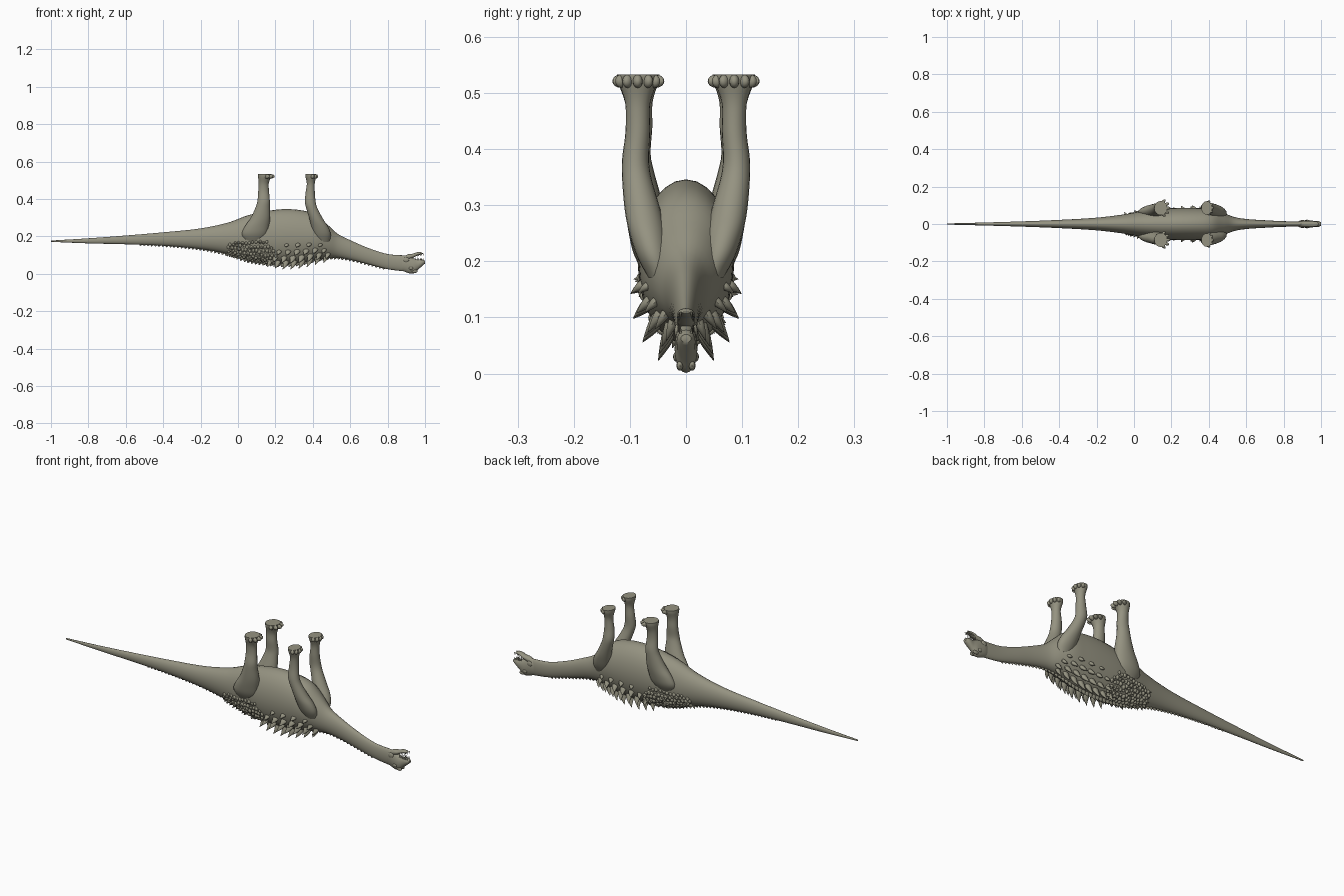
import bpy, bmesh, math, random
from mathutils import Vector, Matrix

if "Cube" in bpy.data.objects:
    bpy.data.objects.remove(bpy.data.objects["Cube"])

random.seed(4)
skin = bpy.data.materials.new("skin")
skin.diffuse_color = (0.30, 0.29, 0.22, 1)
skin.use_nodes = True
skin.node_tree.nodes["Principled BSDF"].inputs["Base Color"].default_value = skin.diffuse_color


def finish(name, bm, angle=50):
    bmesh.ops.recalc_face_normals(bm, faces=bm.faces)
    me = bpy.data.meshes.new(name)
    bm.to_mesh(me)
    bm.free()
    ob = bpy.data.objects.new(name, me)
    bpy.context.collection.objects.link(ob)
    me.materials.append(skin)
    bpy.ops.object.select_all(action='DESELECT')
    ob.select_set(True)
    bpy.context.view_layer.objects.active = ob
    bpy.ops.object.shade_smooth_by_angle(angle=math.radians(angle))
    return ob


def interp(tab, t):
    # smooth curve through rows whose first entry is the parameter
    n = len(tab)
    i = max(j for j in range(n - 1) if j == 0 or tab[j][0] <= t)
    a, b = tab[i], tab[i + 1]
    p, q = tab[max(i - 1, 0)], tab[min(i + 2, n - 1)]
    h = b[0] - a[0]
    s = (t - a[0]) / h
    out = []
    for k in range(1, len(a)):
        m0 = (b[k] - p[k]) / (b[0] - p[0]) * h
        m1 = (q[k] - a[k]) / (q[0] - a[0]) * h
        out.append((2*s**3 - 3*s*s + 1)*a[k] + (s**3 - 2*s*s + s)*m0
                   + (3*s*s - 2*s**3)*b[k] + (s**3 - s*s)*m1)
    return out


def add_loft(bm, rings):
    vs = [[bm.verts.new(p) for p in r] for r in rings]
    n = len(vs[0])
    for a, b in zip(vs, vs[1:]):
        for i in range(n):
            bm.faces.new((a[i], a[(i+1) % n], b[(i+1) % n], b[i]))
    bm.faces.new(vs[0])
    bm.faces.new(vs[-1])


def surf(tab, x, a):
    # point on a body section; angle 0 is the spine, which faces down
    top, bot, w = interp(tab, x)
    m, h = (top + bot) / 2, (top - bot) / 2
    return Vector((x, w * math.sin(a), m - h * math.cos(a))), \
        Vector((0, math.sin(a) / w, -math.cos(a) / h)).normalized()


def section_loft(name, tab, steps, n=28):
    bm = bmesh.new()
    x0, x1 = tab[0][0], tab[-1][0]
    xs = [x0 + (x1 - x0) * i / steps for i in range(steps + 1)]
    add_loft(bm, [[surf(tab, x, 2*math.pi*k/n)[0] for k in range(n)] for x in xs])
    return finish(name, bm)


# tail, trunk and neck: x, belly z, spine z, half width
BODY = [(-1, .178, .171, .003), (-.8, .19, .163, .008), (-.6, .205, .158, .014),
        (-.4, .222, .15, .022), (-.2, .243, .132, .034), (-.05, .275, .105, .052),
        (.05, .312, .075, .07), (.15, .335, .06, .082), (.25, .346, .053, .086),
        (.35, .338, .06, .085), (.42, .315, .075, .08), (.48, .262, .085, .06),
        (.53, .216, .086, .039), (.6, .18, .075, .027), (.7, .137, .05, .02),
        (.8, .106, .025, .015), (.9, .098, .012, .014)]
section_loft("body", BODY, 150)

# skull and open lower jaw, upside down
SKULL = [(.865, .085, .022, .01), (.89, .098, .012, .018), (.92, .092, .002, .02),
         (.94, .083, .003, .02), (.96, .077, .02, .017), (.985, .078, .042, .016),
         (1.0, .07, .055, .009)]
section_loft("skull", SKULL, 24, 20)
JAW = [(.885, .093, .06, .012), (.91, .105, .075, .016), (.935, .108, .085, .016),
       (.96, .116, .098, .015), (.98, .115, .103, .012), (.988, .11, .107, .006)]
section_loft("lower_jaw", JAW, 20, 18)


def ball(bm, c, r, rot=Matrix()):
    m = Matrix.Translation(c) @ rot @ Matrix.Diagonal((*r, 1))
    bmesh.ops.create_uvsphere(bm, u_segments=12, v_segments=8, radius=1, matrix=m)


bm = bmesh.new()
for s in (-1, 1):
    ball(bm, (.925, s*.017, .03), (.012, .006, .009))
    ball(bm, (.945, s*.011, .014), (.016, .006, .009))
    ball(bm, (.90, s*.015, .075), (.016, .006, .014))
finish("brows_and_cheeks", bm)

bm = bmesh.new()
for s in (-1, 1):
    for i in range(6):
        x = .95 + i * .008
        for z, d in ((.082 - i*.001, 1), (.099 + i*.001, -1)):
            bmesh.ops.create_cone(bm, cap_ends=True, segments=6, radius1=.0025, radius2=.0005,
                                  depth=.012, matrix=Matrix.Translation((x, s*(.013 - i*.0007), z))
                                  @ Matrix.Rotation(0 if d > 0 else math.pi, 4, 'X'))
finish("teeth", bm)


# legs: z, x, y, radius in x, radius in y
HIND = [(.17, .085, .045, .05, .025), (.21, .088, .06, .068, .032), (.25, .1, .068, .065, .034),
        (.30, .12, .075, .052, .034), (.36, .133, .085, .037, .028), (.39, .137, .088, .033, .025),
        (.44, .137, .083, .029, .023), (.48, .137, .084, .027, .024),
        (.505, .14, .085, .031, .031), (.52, .142, .085, .035, .037), (.533, .143, .085, .035, .038)]
FORE = [(.17, .455, .045, .035, .022), (.21, .45, .058, .046, .03), (.25, .438, .068, .045, .033),
        (.29, .42, .077, .037, .032), (.35, .395, .088, .03, .026), (.38, .387, .09, .029, .024),
        (.43, .386, .086, .025, .022), (.48, .389, .086, .021, .022),
        (.505, .389, .086, .025, .029), (.52, .389, .086, .029, .035), (.533, .389, .086, .029, .036)]


def leg(name, tab, s, toe):
    bm = bmesh.new()
    rings = []
    for i in range(37):
        z = .17 + (.533 - .17) * i / 36
        x, y, rx, ry = interp(tab, z)
        rings.append([(x + rx*math.cos(k*math.pi/10), s*(y + ry*math.sin(k*math.pi/10)), z)
                      for k in range(20)])
    add_loft(bm, rings)
    _, x, y, rx, ry = tab[-1]
    # toes and claws point towards the head
    for a in (-1.25, -.62, 0, .62, 1.25):
        c = (x + rx*.9*math.cos(a), s*y + ry*.85*math.sin(a), .521)
        ball(bm, c, (toe, .009, .012), Matrix.Rotation(a*.6, 4, 'Z'))
    finish(name, bm)


for side, s in (("left", 1), ("right", -1)):
    leg("hind_leg_" + side, HIND, s, .021)
    leg("front_leg_" + side, FORE, s, .013)


def spike(bm, p, d, r, length, lean):
    # horn that bends towards the tail
    d = d.normalized()
    u = Vector((1, 0, 0))
    v = d.cross(u).normalized()
    rings = []
    for t in (-.25, 0, .25, .5, .75, .92, 1):
        c = p + d*length*t - u*lean*length*max(t, 0)**2
        rr = r * (1 - max(t, 0)**1.4) + .0004
        rings.append([c + u*rr*1.25*math.cos(k*math.pi/5) + v*rr*.8*math.sin(k*math.pi/5)
                      for k in range(10)])
    add_loft(bm, rings)


# large horns along the flanks: angle from spine, x range, count, radius, length
bm = bmesh.new()
for a, x0, x1, n, r, length in ((.38, .17, .47, 8, .014, .046), (.68, .2, .48, 7, .014, .04),
                                (.98, .22, .46, 6, .013, .032), (1.25, .26, .44, 4, .011, .022)):
    for i in range(n):
        x = x0 + (x1 - x0) * i / (n - 1)
        k = .7 + .3 * math.sin(math.pi * (i + .5) / n)
        for s in (-1, 1):
            p, nrm = surf(BODY, x, s*a)
            spike(bm, p, nrm + Vector((0, 0, -.5)), r*k, length*k, .4)
finish("flank_spikes", bm)

# small spikes along the spine
bm = bmesh.new()
for i in range(66):
    x = -.52 + i * .02
    k = .35 + .65 * math.exp(-((x - .2) / .3)**2)
    p, nrm = surf(BODY, x, 0)
    spike(bm, p, nrm, .009*k + .002, .018*k, .5)
finish("spine_spikes", bm)

# bony plates over the hips
bm = bmesh.new()
for i in range(14):
    for j in range(7):
        x = -.05 + i*.0185 + (j % 2)*.009 + random.uniform(-.003, .003)
        a = .2 + j*.19 + random.uniform(-.04, .04)
        if abs((x - .07) / .14)**2 + (max(a - .6, 0) / 1)**2 > 1:
            continue
        r = random.uniform(.008, .0115)
        for s in (-1, 1):
            p, nrm = surf(BODY, x, s*a)
            ball(bm, p, (r, r*.85, r*.8), nrm.to_track_quat('Z', 'X').to_matrix().to_4x4())
            if random.random() < .4:
                spike(bm, p, nrm, r*.7, r*1.5, .6)
finish("hip_armour", bm)
